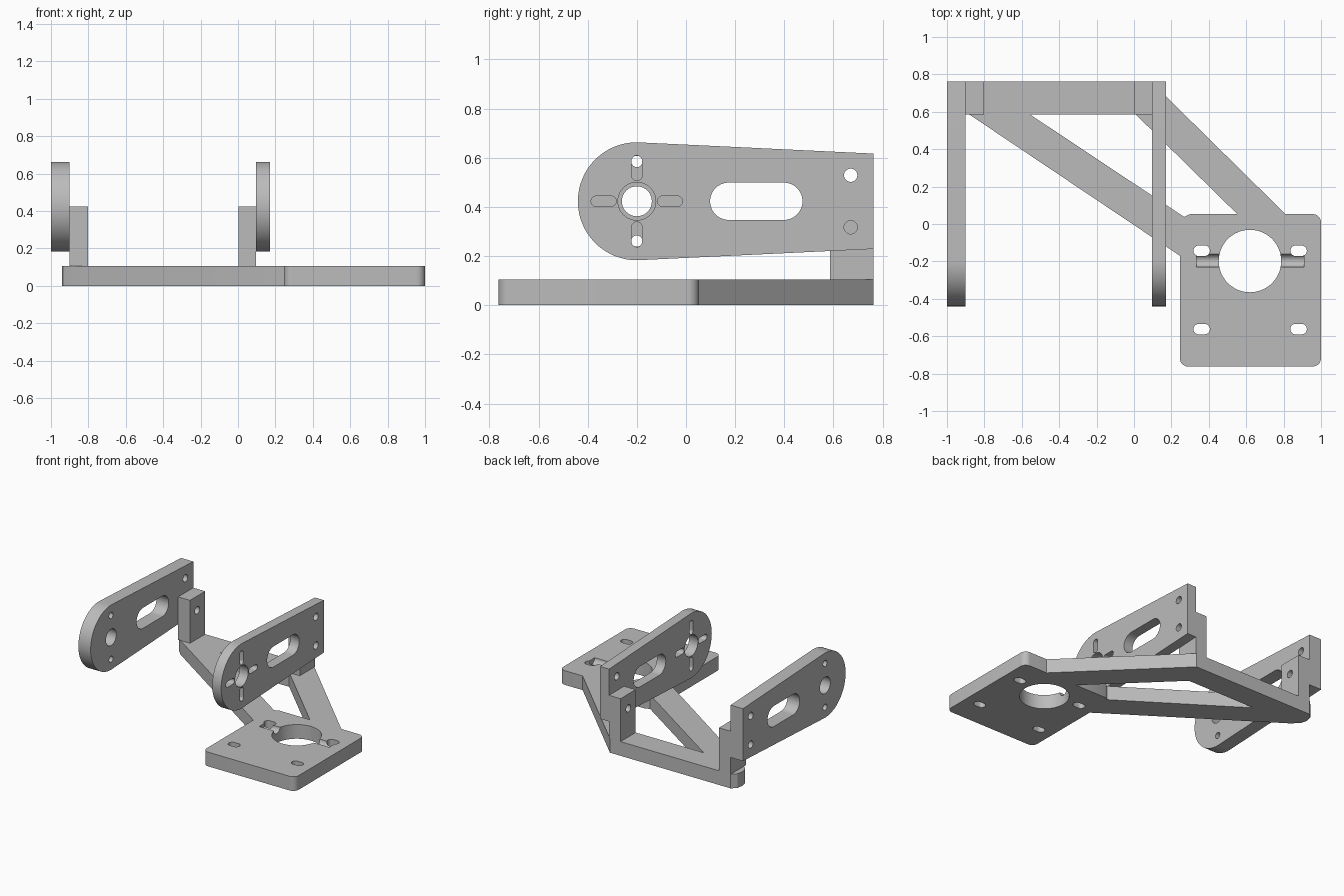
import bpy, bmesh, math
from mathutils import Vector

if "Cube" in bpy.data.objects:
    bpy.data.objects.remove(bpy.data.objects["Cube"], do_unlink=True)

grey = bpy.data.materials.new("plain grey")
grey.use_nodes = True
grey.diffuse_color = (0.5, 0.5, 0.5, 1)
grey.node_tree.nodes["Principled BSDF"].inputs["Base Color"].default_value = (0.5, 0.5, 0.5, 1)


def rounded(corners, steps=10):
    """Closed outline from (u, v, fillet radius) corners."""
    pts = []
    for i, (u, v, r) in enumerate(corners):
        p = Vector((u, v))
        if r == 0:
            pts.append(p)
            continue
        a = (Vector(corners[i - 1][:2]) - p).normalized()
        b = (Vector(corners[(i + 1) % len(corners)][:2]) - p).normalized()
        half = a.angle(b) / 2
        centre = p + (a + b).normalized() * r / math.sin(half)
        start = p + a * r / math.tan(half) - centre
        end = p + b * r / math.tan(half) - centre
        sweep = math.pi - 2 * half
        for k in range(steps + 1):
            t = k / steps * sweep
            q = (start * math.sin(sweep - t) + end * math.sin(t)) / math.sin(sweep)
            if not pts or (centre + q - pts[-1]).length > 1e-4:
                pts.append(centre + q)
    if (pts[0] - pts[-1]).length < 1e-4:
        pts.pop()
    return pts


def slot(u, v, w, h):
    """Round-ended slot, or a circle when w equals h."""
    r = min(w, h) / 2
    return rounded([(u + sx * w / 2, v + sy * h / 2, r)
                    for sx, sy in ((-1, -1), (1, -1), (1, 1), (-1, 1))])


def prism(name, outline, lo, hi, axis="z"):
    """Extrude an outline along z (outline is x, y) or x (outline is y, z)."""
    bm = bmesh.new()
    place = (lambda p, d: (p[0], p[1], d)) if axis == "z" else (lambda p, d: (d, p[0], p[1]))
    bottom = [bm.verts.new(place(p, lo)) for p in outline]
    top = [bm.verts.new(place(p, hi)) for p in outline]
    bm.faces.new(bottom)
    bm.faces.new(top)
    for i in range(len(outline)):
        bm.faces.new((bottom[i - 1], bottom[i], top[i], top[i - 1]))
    bmesh.ops.recalc_face_normals(bm, faces=bm.faces)
    mesh = bpy.data.meshes.new(name)
    bm.to_mesh(mesh)
    bm.free()
    mesh.materials.append(grey)
    obj = bpy.data.objects.new(name, mesh)
    bpy.context.collection.objects.link(obj)
    return obj


def cut(obj, outline, lo, hi, axis="z"):
    cutter = prism("cutter", outline, lo, hi, axis)
    cutter.hide_render = True
    mod = obj.modifiers.new("cut", "BOOLEAN")
    mod.operation, mod.solver, mod.object = "DIFFERENCE", "EXACT", cutter
    bpy.context.view_layer.objects.active = obj
    bpy.ops.object.modifier_apply(modifier=mod.name)
    bpy.data.objects.remove(cutter, do_unlink=True)


T = 0.105                      # base thickness
AY, AZ = -0.2, 0.423           # arm pivot
parts = []

# Base: mounting plate, two diagonal struts and the rear beam in one outline
base = prism("base_frame", rounded([
    (-0.9, 0.762, 0), (0.09, 0.762, 0), (0.81, 0.053, 0), (1, 0.053, 0.045),
    (1, -0.762, 0.045), (0.245, -0.762, 0.045), (0.245, -0.17, 0),
    (-0.88, 0.585, 0), (-0.93, 0.635, 0), (-0.942, 0.68, 0), (-0.932, 0.73, 0)]), 0, T)
cut(base, [(-0.555, 0.585), (0.01, 0.585), (0.552, 0.053), (0.3, 0.053), (0.268, 0.038)], -1, 1)
cut(base, rounded([(0.62 + sx * 0.167, -0.198 + sy * 0.167, 0.167)
                   for sx, sy in ((-1, -1), (1, -1), (1, 1), (-1, 1))], 16), -1, 1)
for x in (0.362, 0.88):
    for y in (-0.143, -0.562):
        cut(base, slot(x, y, 0.088, 0.056), -1, 1)
# Round-bottomed channel across the large hole
cut(base, slot(-0.196, T, 0.07, 0.07), 0.335, 0.91, "x")
parts.append(base)

# Upright arms with round front ends
profile = [(AY + 0.24 * math.cos(a), AZ + 0.24 * math.sin(a))
           for a in (math.pi * (0.5 + k / 32) for k in range(33))]
profile += [(0.762, 0.229), (0.762, 0.617)]
for name, lo, hi, bore in (("right_arm", -1, -0.9, 0.122), ("left_arm", 0.097, 0.17, 0.154)):
    arm = prism(name, profile, lo, hi, "x")
    holes = [slot(0.286, AZ, 0.376, 0.152), slot(AY, AZ, bore, bore)]
    holes += [slot(0.67, z, 0.054, 0.054) for z in (0.529, 0.317)]
    for s in (-1, 1):
        if name == "left_arm":
            holes += [slot(AY, AZ + s * 0.135, 0.043, 0.102), slot(AY + s * 0.135, AZ, 0.102, 0.043)]
        else:
            holes.append(slot(AY, AZ + s * 0.162, 0.046, 0.046))
    for h in holes:
        cut(arm, h, lo - 0.1, hi + 0.1, "x")
    parts.append(arm)

# Blocks joining the arms to the beam, bored from both sides
for name, lo, hi in (("right_block", -0.9, -0.803), ("left_block", 0.003, 0.097)):
    block = prism(name, [(0.585, T), (0.762, T), (0.762, AZ), (0.585, AZ)], lo, hi, "x")
    mid = (lo + hi) / 2
    cut(block, slot(0.67, 0.317, 0.054, 0.054), lo - 0.1, mid - 0.005, "x")
    cut(block, slot(0.67, 0.317, 0.054, 0.054), mid + 0.005, hi + 0.1, "x")
    parts.append(block)

# Smooth curved walls, keep edges sharp
bpy.ops.object.select_all(action="DESELECT")
for obj in parts:
    obj.select_set(True)
bpy.context.view_layer.objects.active = base
bpy.ops.object.shade_smooth_by_angle(angle=math.radians(30))
